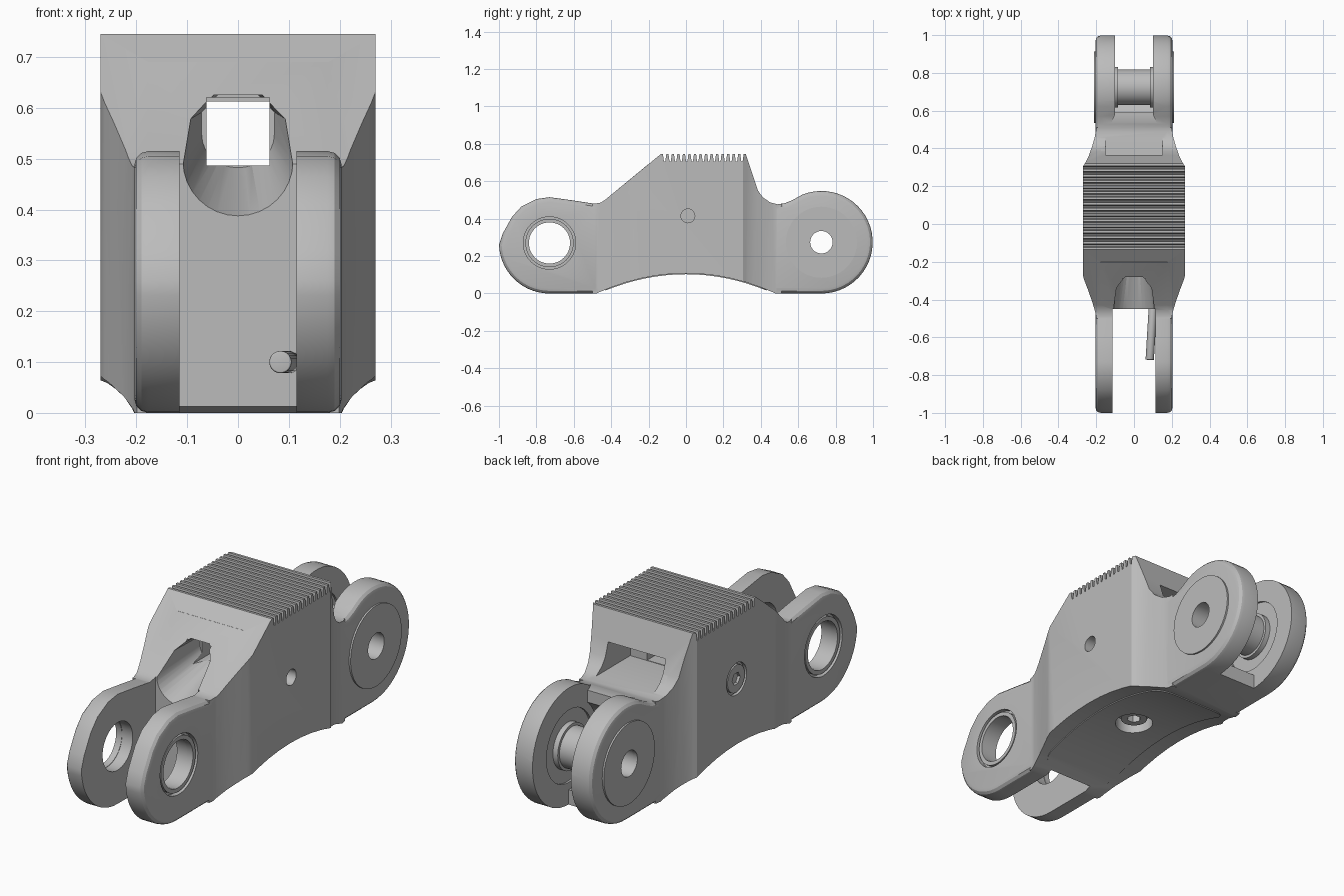
import bpy, bmesh, math
from mathutils import Matrix, Vector

cube = bpy.data.objects.get("Cube")
if cube:
    bpy.data.objects.remove(cube, do_unlink=True)

grey = bpy.data.materials.new("plain_grey")
grey.use_nodes = True
grey.diffuse_color = (0.5, 0.5, 0.5, 1)
grey.node_tree.nodes["Principled BSDF"].inputs["Base Color"].default_value = (0.5, 0.5, 0.5, 1)


def make_object(name, bm):
    bmesh.ops.recalc_face_normals(bm, faces=bm.faces)
    mesh = bpy.data.meshes.new(name)
    bm.to_mesh(mesh)
    bm.free()
    mesh.materials.append(grey)
    obj = bpy.data.objects.new(name, mesh)
    bpy.context.scene.collection.objects.link(obj)
    return obj


def place(axis, a, b, t):
    return {"x": (t, a, b), "y": (a, t, b), "z": (a, b, t)}[axis]


def prism(name, pts, axis, lo, hi, bevel=0):
    """Extrude a closed profile along an axis, optionally rounding the cap rims."""
    bm = bmesh.new()
    rings = [[bm.verts.new(place(axis, a, b, t)) for a, b in pts] for t in (lo, hi)]
    caps = [bm.faces.new(r) for r in rings]
    n = len(pts)
    for i in range(n):
        j = (i + 1) % n
        bm.faces.new((rings[0][i], rings[0][j], rings[1][j], rings[1][i]))
    if bevel:
        bmesh.ops.recalc_face_normals(bm, faces=bm.faces)
        rims = [e for f in caps for e in f.edges]
        bmesh.ops.bevel(bm, geom=rims, offset=bevel, segments=3, profile=0.5, affect="EDGES")
    return make_object(name, bm)


def box(name, x, y, z):
    return prism(name, [(x[0], y[0]), (x[1], y[0]), (x[1], y[1]), (x[0], y[1])], "z", *z)


def arc(cx, cy, r, a0, a1, n):
    return [(cx + r * math.cos(math.radians(a0 + (a1 - a0) * i / n)),
             cy + r * math.sin(math.radians(a0 + (a1 - a0) * i / n))) for i in range(n + 1)]


def disc(name, a, b, r, axis, lo, hi, sides=48, bevel=0):
    return prism(name, arc(a, b, r, 0, 360, sides)[:-1], axis, lo, hi, bevel)


def combine(obj, operation, *others):
    """Apply booleans and remove the tool objects."""
    for other in others:
        mod = obj.modifiers.new("boolean", "BOOLEAN")
        mod.operation, mod.solver, mod.object = operation, "EXACT", other
        bpy.context.view_layer.update()
        graph = bpy.context.evaluated_depsgraph_get()
        mesh = bpy.data.meshes.new_from_object(obj.evaluated_get(graph))
        obj.modifiers.clear()
        obj.data = mesh
        bpy.data.objects.remove(other, do_unlink=True)
    return obj


FRONT, REAR = (-0.73, 0.27), (0.724, 0.274)


def arch(y, drop=0.0):
    return (y, 0.108 * (1 - (y / 0.48) ** 2) - drop)


def outline(top):
    """Side silhouette, with the given points along the top deck."""
    pts = arc(*FRONT, 0.27, 182, 270, 14)
    pts += [arch(-0.48 + 0.08 * i) for i in range(13)]
    pts += arc(*REAR, 0.274, 270, 472, 30)
    pts += [(0.57, 0.5), (0.53, 0.483), (0.49, 0.477), (0.45, 0.487), (0.41, 0.515), (0.385, 0.55)]
    pts += top
    pts += [(-0.43, 0.503), (-0.455, 0.486), (-0.49, 0.48), (-0.6, 0.497), (-0.73, 0.515),
            (-0.8, 0.505), (-0.88, 0.465), (-0.93, 0.41), (-0.98, 0.32)]
    return pts


# Grip teeth across the deck
teeth, count = [], 15
pitch = 0.455 / (count + 0.4)
for i in range(count + 1):
    y = 0.32 - i * pitch
    teeth += [(y, 0.745), (y - 0.4 * pitch, 0.745)]
    if i < count:
        teeth += [(y - 0.58 * pitch, 0.706), (y - 0.82 * pitch, 0.706)]

# Wide middle block, flared in plan
flare = [(0.199, -0.5), (0.207, -0.46), (0.222, -0.41), (0.245, -0.345), (0.262, -0.3),
         (0.27, -0.275), (0.27, 0.305), (0.255, 0.328), (0.24, 0.36), (0.222, 0.41),
         (0.208, 0.46), (0.199, 0.51)]
body = prism("link_body", outline(teeth), "x", -0.4, 0.4)
combine(body, "INTERSECT", prism("plan", flare + [(-x, y) for x, y in reversed(flare)], "z", -0.5, 1))

# Narrow full length link with rounded rims
combine(body, "UNION", prism("link", outline([(0.337, 0.69), (-0.203, 0.69)]), "x", -0.204, 0.204, 0.028))

# Front slot and sloping scoop above it
combine(body, "DIFFERENCE", box("front_slot", (-0.115, 0.115), (-1.2, -0.45), (-0.2, 0.9)))
section = arc(0, 0.485, 0.115, 180, 360, 16) + [(0.115, 0.565), (0.065, 0.625), (-0.065, 0.625), (-0.115, 0.565)]
scoop = prism("scoop", section, "y", -0.5, -0.18)
for v in scoop.data.vertices:
    if v.co.y > -0.3:
        v.co.x *= 0.62
        v.co.z = 0.625 - (0.625 - v.co.z) * 0.56
combine(body, "DIFFERENCE", scoop, box("tunnel", (-0.062, 0.062), (-0.3, 0.3), (0.487, 0.62)))

# Rear window and rear fork slot
half = [(0.15, 0.2), (0.15, 0.47), (0.1, 0.58), (0.1, 0.65)]
combine(body, "DIFFERENCE",
        prism("window", half + [(-x, y) for x, y in reversed(half)], "z", 0.485, 0.612),
        disc("fork_round", *REAR, 0.205, "x", -0.1, 0.1),
        box("fork_slot", (-0.1, 0.1), (0.73, 1.2), (-0.2, 0.9)),
        box("fork_top", (-0.1, 0.1), (0.59, 1.2), (0.3, 0.9)),
        disc("inner_recess", *REAR, 0.17, "x", -0.11, 0.11))

# Bores, counterbores and screw pockets
combine(body, "DIFFERENCE",
        disc("front_bore", *FRONT, 0.112, "x", -0.5, 0.5),
        disc("rear_bore", *REAR, 0.062, "x", -0.5, 0.5),
        disc("side_hole", 0.01, 0.415, 0.037, "x", 0.15, 0.5, 32),
        disc("side_pocket", 0.01, 0.415, 0.075, "x", -0.5, -0.255, 32),
        disc("base_pocket", 0, 0, 0.085, "z", -0.2, 0.16, 32))
for side in (-1, 1):
    lo, hi = sorted((side * 0.18, side * 0.3))
    combine(body, "DIFFERENCE", disc("counterbore", *FRONT, 0.14, "x", lo, hi))


def ring(name, a, b, outer, inner, axis, lo, hi, sides=48, hole_sides=48):
    return combine(disc(name, a, b, outer, axis, lo, hi, sides), "DIFFERENCE",
                   disc("hole", a, b, inner, axis, lo - 0.1, hi + 0.1, hole_sides))


parts = [body]
# Front bushings and rear axle caps
for label, side in (("right", -1), ("left", 1)):
    lo, hi = sorted((side * 0.17, side * 0.2))
    parts.append(ring(label + "_bushing", *FRONT, 0.129, 0.11, "x", lo, hi))
    lo, hi = sorted((side * 0.19, side * 0.212))
    parts.append(ring(label + "_axle_cap", *REAR, 0.19, 0.06, "x", lo, hi))
    lo, hi = sorted((side * 0.085, side * 0.115))
    parts.append(ring(label + "_pin_flange", *REAR, 0.108, 0.06, "x", lo, hi))
parts.append(ring("axle_pin", *REAR, 0.095, 0.06, "x", -0.115, 0.115))

# Side screw and base screw with hexagonal sockets
parts.append(ring("side_screw", 0.01, 0.415, 0.064, 0.03, "x", -0.268, -0.25, 32, 6))
parts.append(ring("base_screw", 0, 0, 0.06, 0.032, "z", 0.125, 0.165, 32, 6))

# Small peg in the front slot
peg = disc("front_peg", 0, 0, 0.022, "y", -0.28, 0.01, 20, 0.004)
peg.data.transform(Matrix.Translation(Vector((0.1, -0.44, 0.1))) @ Matrix.Rotation(-0.06, 4, "Z"))
parts.append(peg)

# Thin curved base plate with rounded corners
steps = [-0.44 + 0.055 * i for i in range(17)]
strip = [arch(y, 0.005) for y in steps] + [arch(y, -0.02) for y in reversed(steps)]
plate = prism("base_plate", strip, "x", -0.3, 0.3)
corners = []
for cx, cy, a in ((0.12, 0.36, 0), (-0.12, 0.36, 90), (-0.12, -0.36, 180), (0.12, -0.36, 270)):
    corners += arc(cx, cy, 0.07, a, a + 90, 6)
combine(plate, "INTERSECT", prism("rounded", corners, "z", -0.5, 0.5))
combine(plate, "DIFFERENCE", disc("plate_hole", 0, 0, 0.085, "z", -0.5, 0.5, 32))
parts.append(plate)

# Smooth rounds, crisp edges
bpy.ops.object.select_all(action="DESELECT")
for obj in parts:
    obj.select_set(True)
bpy.context.view_layer.objects.active = body
bpy.ops.object.shade_smooth_by_angle(angle=math.radians(28))
